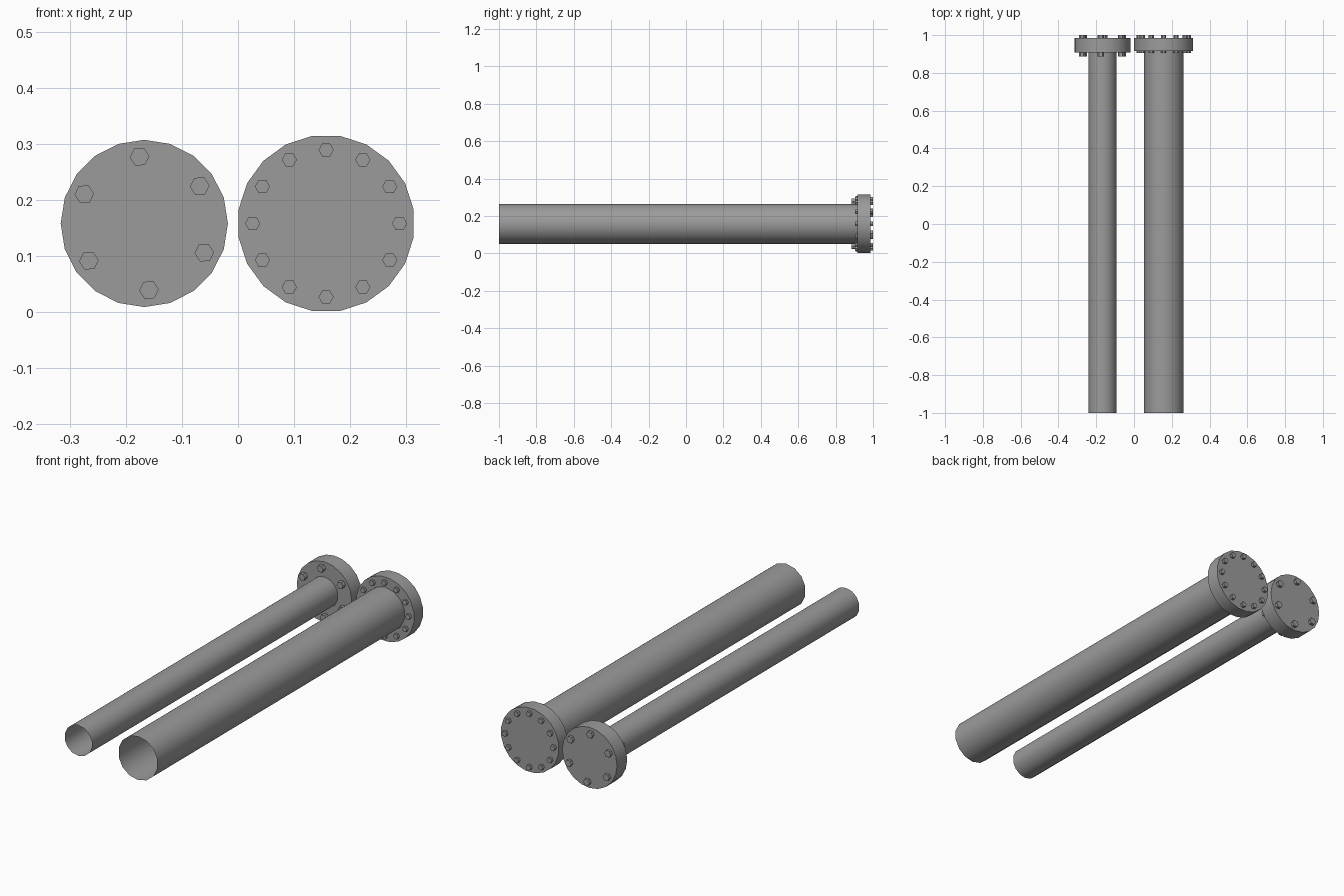
import bpy, bmesh
from math import sin, cos, pi, radians

if "Cube" in bpy.data.objects:
    bpy.data.objects.remove(bpy.data.objects["Cube"])

CZ = 0.158  # shared axis height

dark = bpy.data.materials.new("dark_metal")
dark.diffuse_color = (0.33, 0.33, 0.33, 1)
dark.use_nodes = True
dark.node_tree.nodes["Principled BSDF"].inputs["Base Color"].default_value = dark.diffuse_color


def add_prism(bm, cx, cz, r0, r1, y0, y1, n, phase, caps=True):
    """n-sided prism along y; phase is the angle of the first corner."""
    a = [phase + 2 * pi * i / n for i in range(n)]
    front = [bm.verts.new((cx + r0 * cos(t), y0, cz + r0 * sin(t))) for t in a]
    back = [bm.verts.new((cx + r1 * cos(t), y1, cz + r1 * sin(t))) for t in a]
    for i in range(n):
        j = (i + 1) % n
        bm.faces.new((front[i], back[i], back[j], front[j]))
    if caps:
        bm.faces.new(front)
        bm.faces.new(back[::-1])


def finish(name, bm):
    me = bpy.data.meshes.new(name)
    bm.to_mesh(me)
    bm.free()
    me.materials.append(dark)
    ob = bpy.data.objects.new(name, me)
    bpy.context.collection.objects.link(ob)
    bpy.ops.object.select_all(action='DESELECT')
    ob.select_set(True)
    bpy.context.view_layer.objects.active = ob
    bpy.ops.object.shade_smooth_by_angle(angle=radians(30))


def flanged_pipe(prefix, cx, pipe_r, flange_r, flange_y, flange_phase,
                 bolts, bolt_ring, bolt_r, bolt_y0, bolt_turn):
    # Thin open tube
    bm = bmesh.new()
    add_prism(bm, cx, CZ, pipe_r, pipe_r, -1.0, flange_y[0] + 0.001,
              14, pi / 2, caps=False)
    finish(prefix + "_pipe", bm)

    # Closed end flange
    bm = bmesh.new()
    add_prism(bm, cx, CZ, flange_r, flange_r, *flange_y, 20, flange_phase)
    finish(prefix + "_flange", bm)

    # Hex bolts passing through the flange
    bm = bmesh.new()
    for i in range(bolts):
        t = pi / 2 + bolt_turn + 2 * pi * i / bolts
        add_prism(bm, cx + bolt_ring * cos(t), CZ + bolt_ring * sin(t),
                  bolt_r, bolt_r, bolt_y0, 1.0, 6, bolt_turn)
    finish(prefix + "_bolts", bm)


flanged_pipe("narrow", -0.167, 0.075, 0.149, (0.907, 0.986), pi / 2,
             6, 0.119, 0.0175, 0.886, radians(4))
flanged_pipe("wide", 0.157, 0.107, 0.158, (0.917, 0.986), pi / 20,
             12, 0.131, 0.0135, 0.904, 0.0)
